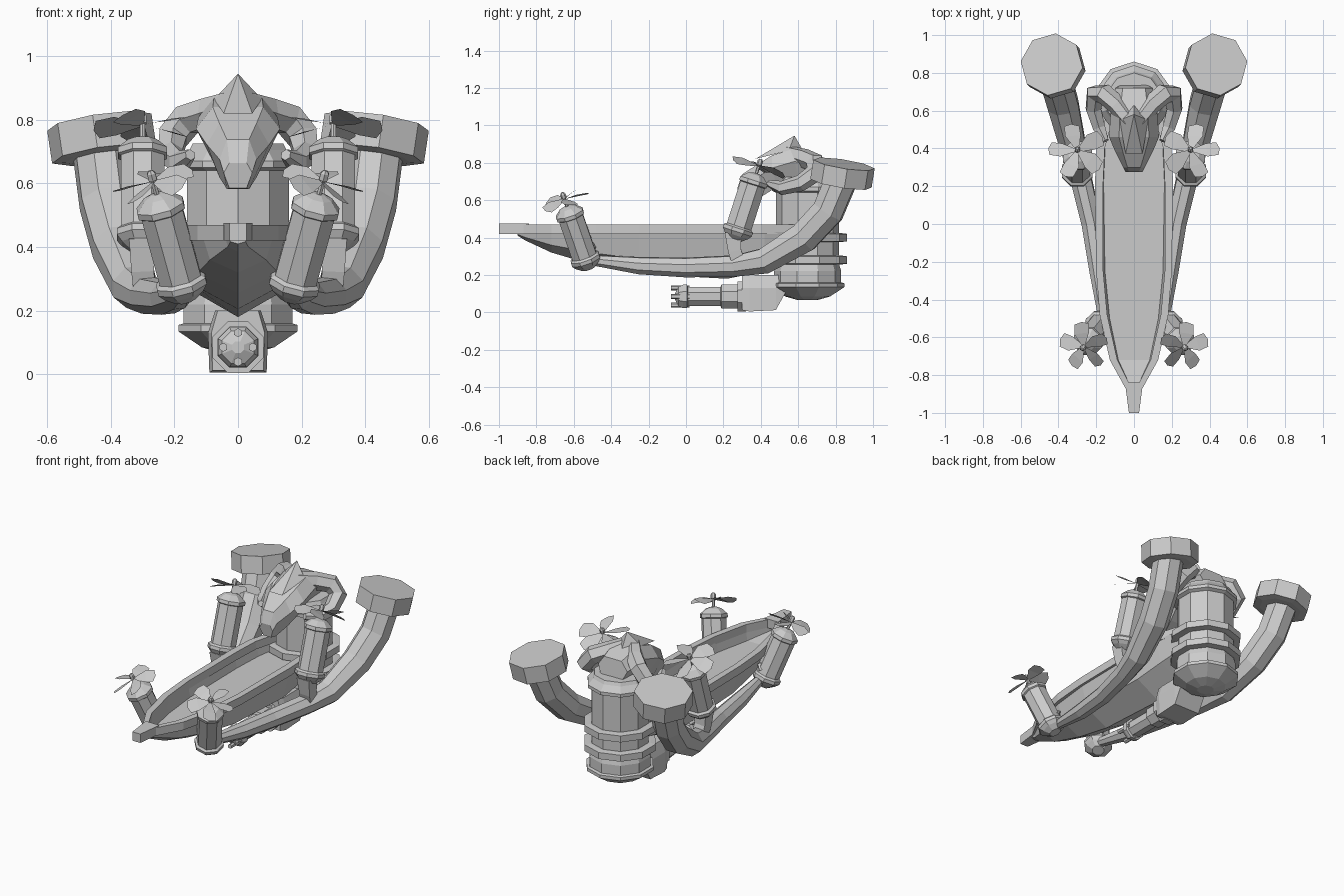
import bpy, bmesh
from math import sin, cos, pi, tau
from mathutils import Vector, Matrix

if "Cube" in bpy.data.objects:
    bpy.data.objects.remove(bpy.data.objects["Cube"])


def make(name, verts, faces, mirror=False):
    me = bpy.data.meshes.new(name)
    me.from_pydata([tuple(v) for v in verts], [], faces)
    bm = bmesh.new()
    bm.from_mesh(me)
    bmesh.ops.recalc_face_normals(bm, faces=bm.faces)
    bm.to_mesh(me)
    bm.free()
    ob = bpy.data.objects.new(name, me)
    bpy.context.collection.objects.link(ob)
    if mirror:
        m = ob.modifiers.new("mirror", 'MIRROR')
        m.use_mirror_merge = False
    return ob


def loft(name, rings, mirror=False):
    """Skin a list of equal-sized rings and cap both ends."""
    n = len(rings[0])
    verts = [v for r in rings for v in r]
    faces = [[i * n + j, i * n + (j + 1) % n, (i + 1) * n + (j + 1) % n, (i + 1) * n + j]
             for i in range(len(rings) - 1) for j in range(n)]
    faces += [list(range(n)), list(range((len(rings) - 1) * n, len(rings) * n))]
    return make(name, verts, faces, mirror)


def frame(d):
    return Vector((0, 0, 1)).rotation_difference(Vector(d).normalized()).to_matrix()


def revolve(name, origin, axis, profile, sides=8, mirror=False, phase=0.5):
    """Stack of polygon rings (distance along axis, radius)."""
    m, o = frame(axis), Vector(origin)
    rings = [[o + m @ Vector((r * cos(tau * (k + phase) / sides), r * sin(tau * (k + phase) / sides), t))
              for k in range(sides)] for t, r in profile]
    return loft(name, rings, mirror)


def tube(name, pts, sides=6, mirror=True):
    """Tapered pipe through (x, y, z, radius) points."""
    p = [Vector(q[:3]) for q in pts]
    rings, m, last = [], None, None
    for i, q in enumerate(pts):
        t = (p[min(i + 1, len(p) - 1)] - p[max(i - 1, 0)]).normalized()
        m = frame(t) if m is None else last.rotation_difference(t).to_matrix() @ m
        last = t
        rings.append([p[i] + m @ Vector((q[3] * cos(tau * (k + .5) / sides),
                      q[3] * sin(tau * (k + .5) / sides), 0)) for k in range(sides)])
    return loft(name, rings, mirror)


# boat hull: V-shaped sections (y, half width, keel height)
stations = [(-.9, .03, .41), (-.86, .04, .385), (-.72, .11, .32), (-.5, .16, .255), (-.25, .187, .205),
            (.22, .195, .18), (.42, .185, .22), (.7, .14, .3)]
hull = []
for y, w, zk in stations:
    zm = zk + (.43 - zk) * .36
    dz = max(.37, zk + .012)
    hull.append([(-w, y, .43), (-w * .8, y, zm), (0, y, zk), (w * .8, y, zm), (w, y, .43),
                 (w - .02, y, .43), ((w - .02) * .92, y, dz), (-(w - .02) * .92, y, dz), (-(w - .02), y, .43)])
loft("hull", hull)

# gunwale rail and prow
rail = [(-.87, .012, .045), (-.72, .088, .128), (-.48, .142, .182), (-.25, .163, .2), (.22, .163, .207),
        (.4, .155, .197), (.6, .1, .14)]
loft("rail", [[(a, y, .42), (b, y, .42), (b, y, .47), (a, y, .47)] for y, a, b in rail], True)
loft("prow", [[(-w, y, .42), (w, y, .42), (w, y, .475), (-w, y, .475)]
              for y, w in [(-1, .027), (-.86, .045), (-.84, .045)]])

# boiler body at the stern with bands
revolve("boiler", (0, .65, 0), (0, 0, 1),
        [(.065, .05), (.085, .12), (.135, .197), (.155, .197), (.16, .18), (.22, .18), (.26, .168),
         (.64, .168), (.65, .19), (.67, .19), (.705, .16), (.725, .15)], 10)
for i, z in enumerate((.28, .4)):
    revolve(f"boiler_band_{i}", (0, .65, z), (0, 0, 1),
            [(-.024, .18), (-.02, .21), (.02, .21), (.024, .18)], 10)

# animal figurehead: skull to snout, (y, z, half width, half height)
head = []
for y, z, w, h in [(.275, .625, .045, .04), (.3, .66, .058, .078), (.38, .705, .098, .085), (.46, .755, .132, .085),
                   (.58, .79, .125, .085), (.72, .76, .1, .07)]:
    head.append([(-w * .6, y + h * .3, z - h), (w * .6, y + h * .3, z - h), (w, y, z + h * .2),
                 (w * .6, y, z + h), (-w * .6, y, z + h), (-w, y, z + h * .2)])
loft("head", head)
tube("curled_horn", [(.02, .54, .85, .045), (.09, .63, .825, .052), (.16, .69, .8, .054), (.205, .69, .745, .052),
                     (.215, .61, .69, .045), (.185, .51, .665, .038), (.15, .44, .69, .018)])
make("crest", [(0, .58, .945), (-.045, .37, .82), (.045, .37, .82), (.075, .55, .865), (0, .64, .84), (-.075, .55, .865)],
     [(0, 1, 2), (0, 2, 3), (0, 3, 4), (0, 4, 5), (0, 5, 1), (1, 2, 3, 4, 5)])

# side exhaust pipes with wide caps
tube("exhaust_pipe", [(.155, -.55, .285, .025), (.19, -.25, .25, .048), (.225, 0, .24, .055), (.285, .26, .248, .06),
                      (.325, .42, .275, .074), (.375, .63, .4, .088), (.412, .76, .54, .09), (.435, .835, .72, .09)], 8)
revolve("exhaust_cap", (.422, .83, .7), (.15, .16, 1), [(-.015, .125), (-.01, .167), (.095, .167)], 8, True, .15)


# engine pods with propellers
def engine(name, base, tip, r, blade_r, spin):
    b, t = Vector(base), Vector(tip)
    d, L = t - b, (t - b).length
    revolve(name + "_pod", b, d,
            [(-.045, r * .5), (-.02, r * .95), (0, r * 1.18), (.02, r * 1.18), (.03, r), (L - .035, r),
             (L - .03, r * 1.12), (L - .01, r * 1.12), (L + .02, r * .65), (L + .03, r * .25)], 8, True)
    revolve(name + "_shaft", t, d, [(0, .009), (.075, .009), (.077, .015), (.1, .015), (.11, .007)], 6, True)
    m, verts, faces = frame(d), [], []
    hub = t + d.normalized() * .072
    for k in range(5):
        rot = Matrix.Rotation(tau * k / 5 + spin, 3, 'Z')
        start = len(verts)
        for x, y in [(.06, -.06), (.06, .06), (.55, .24), (.55, -.3), (.9, .26), (.93, -.26), (1, 0)]:
            verts.append(hub + m @ rot @ Vector((x, y, -y * .4 - x * x * .08)) * blade_r)
        faces += [[start + i for i in f] for f in ((0, 1, 2, 3), (3, 2, 4, 6, 5))]
    make(name + "_propeller", verts, faces, True)


engine("front_engine", (.175, -.535, .275), (.248, -.627, .54), .072, .135, .25)
engine("rear_engine", (.3, .275, .43), (.3, .367, .715), .074, .155, .1)

# brackets joining rear engines to pipes and front engines to hull
tube("rear_bracket", [(.3, .25, .43, .06), (.3, .26, .33, .05), (.29, .29, .24, .05)], 4)
tube("front_bracket", [(.2, -.55, .36, .03), (.15, -.5, .345, .03)], 4)

# gun under the hull, pointing forward
fwd, gz = (0, -1, 0), .085
loft("gun_mount", [[(-w, y, z0), (w, y, z0), (w * 1.05, y, .13), (w * .8, y, .2), (-w * .8, y, .2), (-w * 1.05, y, .13)]
                   for y, w, z0 in [(.3, .08, .012), (.34, .09, .005), (.48, .09, .012), (.54, .09, .12)]])
revolve("gun_barrel", (0, .32, gz), fwd,
        [(0, .087), (.045, .087), (.045, .07), (.13, .07), (.135, .055), (.31, .055), (.315, .068), (.335, .068),
         (.36, .055), (.378, .02)], 8)
for k in range(4):
    a = pi / 2 * k
    revolve(f"gun_muzzle_{k}", (.046 * cos(a), .02, gz + .046 * sin(a)), fwd, [(0, .014), (.1, .014)], 6)
